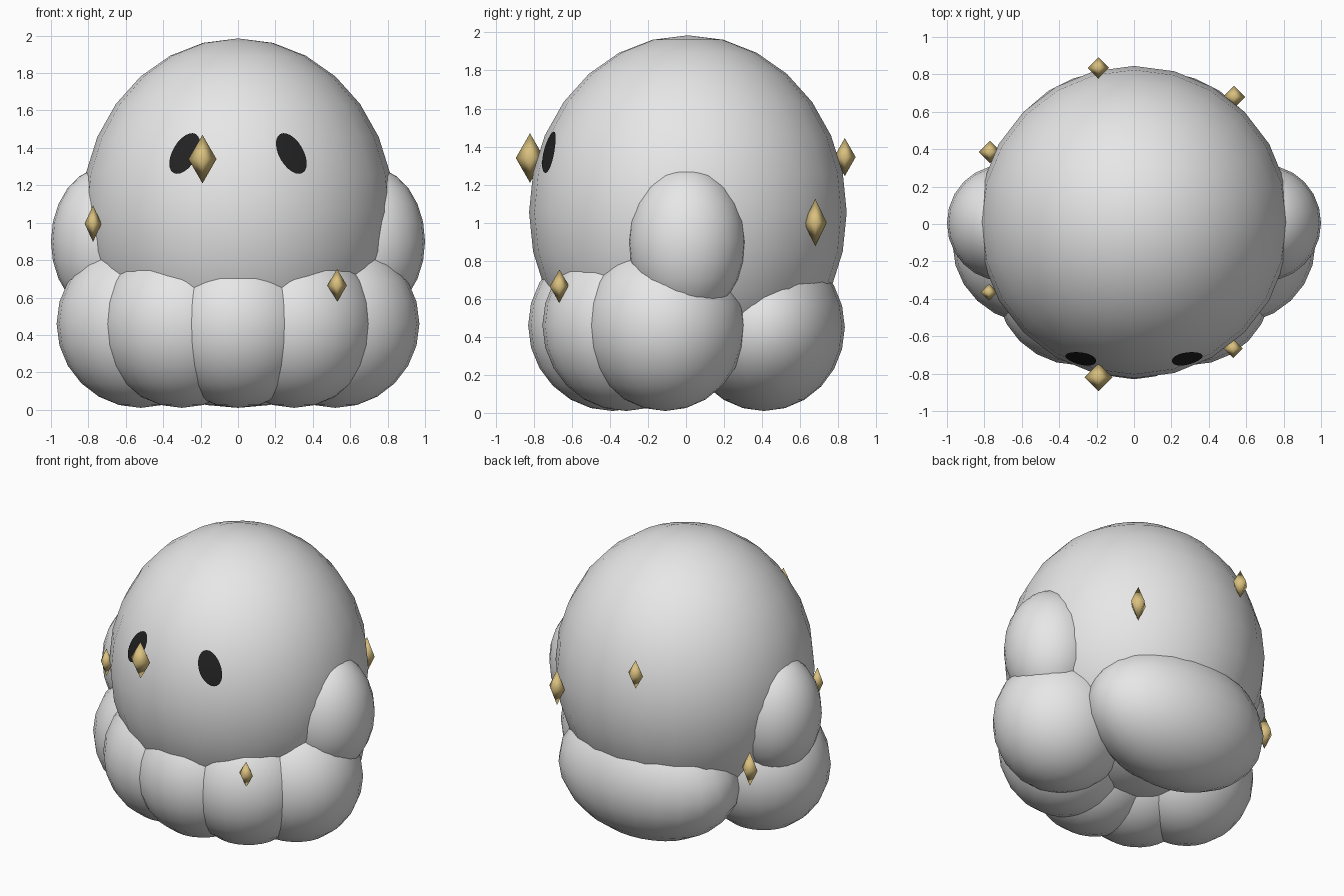
import bpy, bmesh, math
from mathutils import Vector, Matrix

if "Cube" in bpy.data.objects:
    bpy.data.objects.remove(bpy.data.objects["Cube"], do_unlink=True)


def make_material(name, rgb):
    mat = bpy.data.materials.new(name)
    mat.use_nodes = True
    color = (*rgb, 1)
    mat.diffuse_color = color
    mat.node_tree.nodes["Principled BSDF"].inputs["Base Color"].default_value = color
    return mat


WHITE = make_material("soft white", (0.8, 0.8, 0.8))
GOLD = make_material("pale gold", (0.70, 0.53, 0.21))
BLACK = make_material("eye black", (0.016, 0.016, 0.016))


def add_object(name, bm, mat):
    mesh = bpy.data.meshes.new(name)
    bm.to_mesh(mesh)
    bm.free()
    mesh.materials.append(mat)
    for poly in mesh.polygons:
        poly.use_smooth = True
    obj = bpy.data.objects.new(name, mesh)
    bpy.context.collection.objects.link(obj)
    return obj


def ellipsoid(name, center, radii, segments=24, rings=12):
    bm = bmesh.new()
    bmesh.ops.create_uvsphere(bm, u_segments=segments, v_segments=rings, radius=1)
    matrix = Matrix.Translation(center) @ Matrix.Diagonal((*radii, 1))
    bmesh.ops.transform(bm, matrix=matrix, verts=bm.verts)
    return add_object(name, bm, WHITE)


def gem(name, center, width, height):
    # four-sided double pyramid
    bm = bmesh.new()
    bmesh.ops.create_uvsphere(bm, u_segments=4, v_segments=2, radius=1)
    matrix = Matrix.Translation(center) @ Matrix.Diagonal((width, width, height, 1))
    bmesh.ops.transform(bm, matrix=matrix, verts=bm.verts)
    return add_object(name, bm, GOLD)


# Head
HEAD = Vector((0, 0.01, 1.055))
HEAD_R = Vector((0.835, 0.835, 0.93))
ellipsoid("head", HEAD, HEAD_R, 24, 14)

# Ring of round front feet, side arms and wide rear foot
ellipsoid("front_foot", (0, -0.385, 0.46), (0.44, 0.445, 0.45))
ellipsoid("rear_foot", (0, 0.41, 0.45), (0.65, 0.425, 0.44))
for side, s in (("left", 1), ("right", -1)):
    ellipsoid(side + "_front_foot", (s * 0.3, -0.315, 0.46), (0.44, 0.44, 0.45))
    ellipsoid(side + "_side_foot", (s * 0.52, -0.11, 0.46), (0.45, 0.425, 0.45))
    ellipsoid(side + "_arm", (s * 0.7, 0.005, 0.9), (0.3, 0.31, 0.4))


# Slanted oval eyes lying on the head surface
def eye(name, s):
    bm = bmesh.new()
    center = Vector((s * 0.285, 0, 1.37))
    along = Vector((s * 0.5, 0, -0.866)) * 0.12
    across = Vector((0.866, 0, s * 0.5)) * 0.065

    def on_head(u, v):
        p = center + along * u + across * v
        dx, dz = (p.x - HEAD.x) / HEAD_R.x, (p.z - HEAD.z) / HEAD_R.z
        p.y = HEAD.y - HEAD_R.y * math.sqrt(1 - dx * dx - dz * dz) - 0.003
        return bm.verts.new(p)

    n = 24
    hub = on_head(0, 0)
    rows = []
    for r in (0.5, 1):
        angles = [math.tau * i / n for i in range(n)]
        rows.append([on_head(r * math.cos(a), r * math.sin(a)) for a in angles])
    for i in range(n):
        j = (i + 1) % n
        bm.faces.new((hub, rows[0][i], rows[0][j]))
        bm.faces.new((rows[0][i], rows[1][i], rows[1][j], rows[0][j]))
    bm.normal_update()
    flipped = [f for f in bm.faces if f.normal.y > 0]
    bmesh.ops.reverse_faces(bm, faces=flipped)
    add_object(name, bm, BLACK)


eye("left_eye", 1)
eye("right_eye", -1)

# Floating gems around the body
gem("front_gem", (-0.19, -0.82, 1.34), 0.075, 0.13)
gem("rear_gem", (-0.19, 0.835, 1.345), 0.057, 0.10)
gem("left_rear_gem", (0.535, 0.68, 1.0), 0.06, 0.125)
gem("left_front_gem", (0.53, -0.665, 0.665), 0.052, 0.088)
gem("right_rear_gem", (-0.77, 0.385, 0.66), 0.06, 0.12)
gem("right_front_gem", (-0.775, -0.365, 0.995), 0.045, 0.098)
